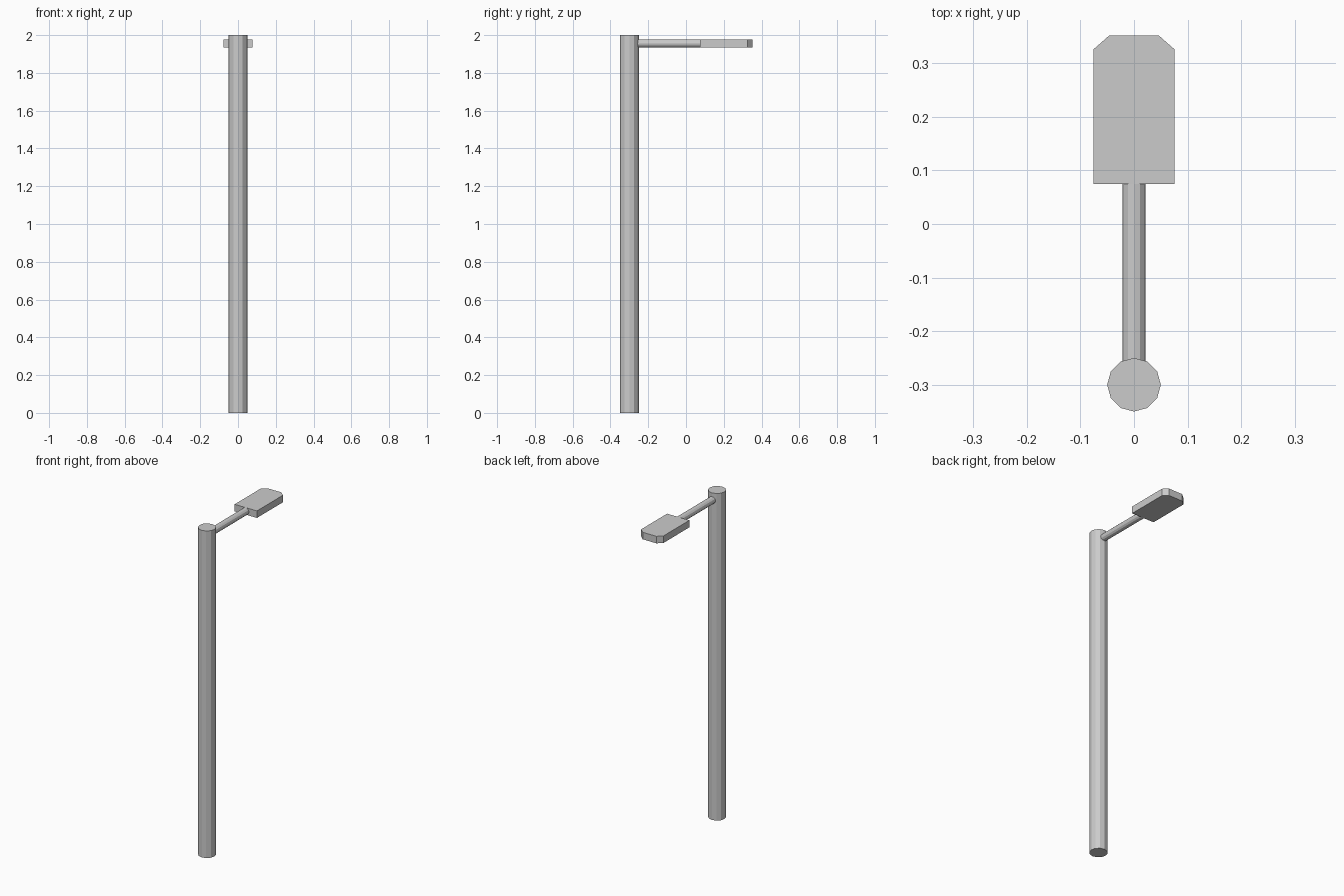
import bpy, bmesh, math

if "Cube" in bpy.data.objects:
    bpy.data.objects.remove(bpy.data.objects["Cube"])

HEAD_Z = 1.955      # height of the arm and lamp head centre line
HEAD_T = 0.043      # lamp head thickness


def cylinder(name, radius, depth, location, sides, rotation=(0, 0, 0)):
    bpy.ops.mesh.primitive_cylinder_add(vertices=sides, radius=radius, depth=depth,
                                        location=location, rotation=rotation)
    bpy.context.object.name = name


# Upright pole
cylinder("pole", 0.05, 2.0, (0, -0.30, 1.0), 12)

# Horizontal arm, running from inside the pole to the lamp head
cylinder("arm", 0.0215, 0.365, (0, -0.1075, HEAD_Z), 12, (math.pi / 2, 0, 0))

# Lamp head: flat slab with two clipped outer corners
half = [(0.0755, 0.075), (0.0755, 0.326), (0.046, 0.352)]
outline = half + [(-x, y) for x, y in reversed(half)]
bm = bmesh.new()
face = bm.faces.new([bm.verts.new((x, y, HEAD_Z - HEAD_T / 2)) for x, y in outline])
top = bmesh.ops.extrude_face_region(bm, geom=[face])["geom"]
bmesh.ops.translate(bm, vec=(0, 0, HEAD_T),
                    verts=[v for v in top if isinstance(v, bmesh.types.BMVert)])
bmesh.ops.recalc_face_normals(bm, faces=bm.faces)
mesh = bpy.data.meshes.new("lamp_head")
bm.to_mesh(mesh)
bm.free()
bpy.context.collection.objects.link(bpy.data.objects.new("lamp_head", mesh))
